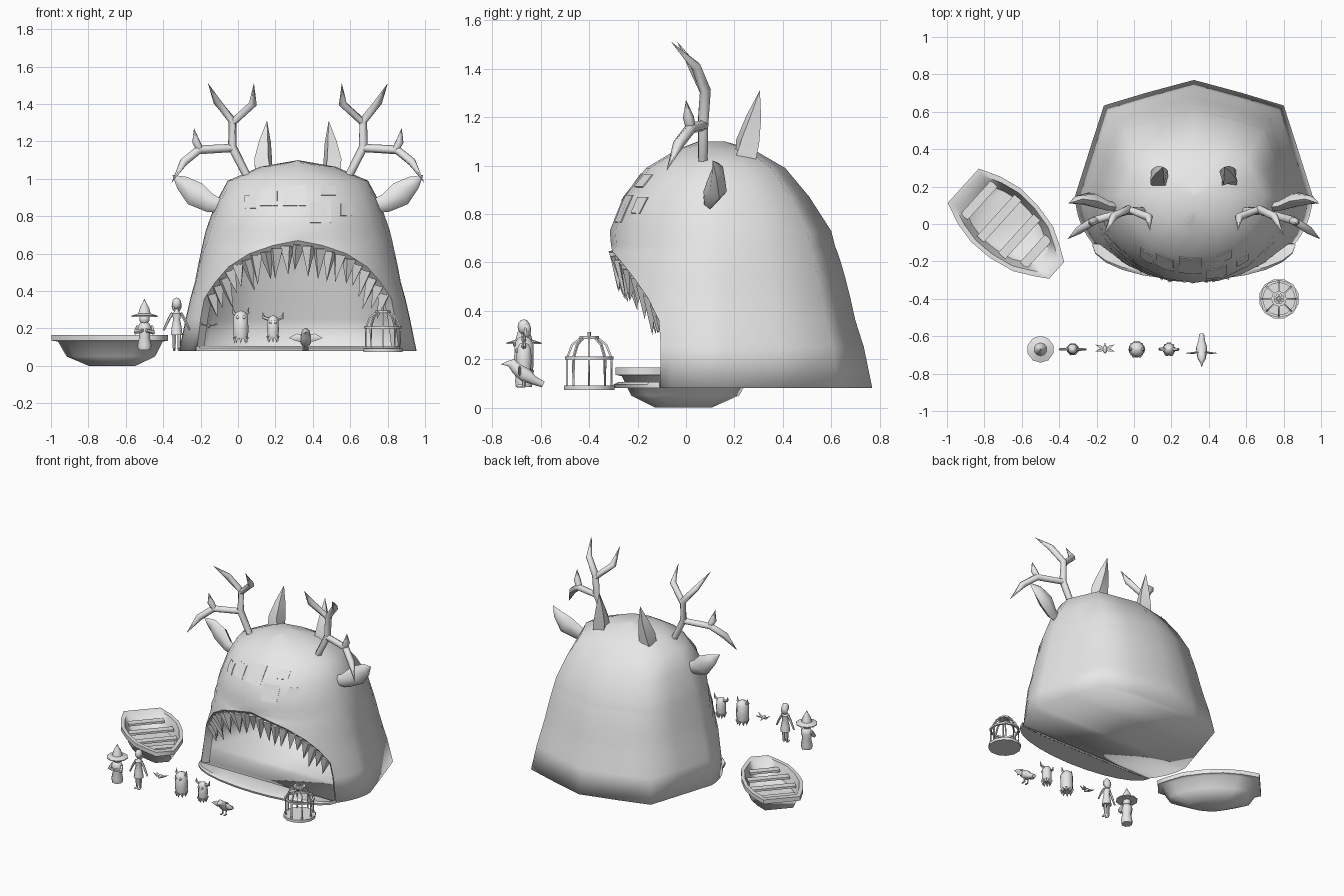
import bpy, bmesh, math, random
from mathutils import Vector, Matrix
from mathutils.bvhtree import BVHTree

if "Cube" in bpy.data.objects:
    bpy.data.objects.remove(bpy.data.objects["Cube"])

random.seed(4)
CX = 0.32                                   # symmetry plane of the big head
grey = bpy.data.materials.new("plain grey")
grey.diffuse_color = (0.8, 0.8, 0.8, 1)
grey.use_nodes = True
grey.node_tree.nodes["Principled BSDF"].inputs["Base Color"].default_value = grey.diffuse_color


def finish(bm, name, angle=50):
    bmesh.ops.remove_doubles(bm, verts=bm.verts, dist=0.0004)
    bmesh.ops.recalc_face_normals(bm, faces=bm.faces)
    me = bpy.data.meshes.new(name)
    bm.to_mesh(me)
    for p in me.polygons:
        p.use_smooth = True
    me.set_sharp_from_angle(angle=math.radians(angle))
    me.materials.append(grey)
    ob = bpy.data.objects.new(name, me)
    bpy.context.collection.objects.link(ob)


def loft(bm, rings, closed=True, caps=True):
    rows = [[bm.verts.new(p) for p in r] for r in rings]
    n = len(rows[0])
    for a, b in zip(rows, rows[1:]):
        for i in range(n if closed else n - 1):
            j = (i + 1) % n
            bm.faces.new((a[i], a[j], b[j], b[i]))
    if caps:
        bm.faces.new(rows[0])
        bm.faces.new(rows[-1])
    return rows


def tube(bm, pts, radii, sides=6, sx=1.0, sy=1.0):
    """Sweep a polygon along a path; radius 0 makes a point."""
    pts = [Vector(p) for p in pts]
    rings = []
    for i, p in enumerate(pts):
        d = (pts[min(i + 1, len(pts) - 1)] - pts[max(i - 1, 0)]).normalized()
        q = d.to_track_quat('Z', 'Y')
        r = max(radii[i], 0.0006)
        rings.append([p + q @ Vector((r * sx * math.cos(t), r * sy * math.sin(t), 0))
                      for t in [2 * math.pi * (k + .5) / sides for k in range(sides)]])
    loft(bm, rings)


def box(bm, size, matrix):
    bmesh.ops.create_cube(bm, size=1, matrix=matrix @ Matrix.Diagonal((*size, 1)))


def ball(bm, c, size, seg=8):
    bmesh.ops.create_uvsphere(bm, u_segments=seg, v_segments=6, radius=1,
                              matrix=Matrix.Translation(c) @ Matrix.Diagonal((*size, 1)))


# Head: height, half width, front y, back y, mouth half width
LEVELS = [(.08, .635, -.34, .77, .54), (.25, .60, -.36, .735, .52), (.36, .575, -.38, .70, .50),
          (.45, .55, -.36, .68, .44), (.53, .535, -.35, .66, .37), (.60, .52, -.33, .64, .26),
          (.645, .51, -.32, .625, .13), (.67, .505, -.31, .615, 0), (.73, .49, -.315, .60, 0),
          (.87, .44, -.26, .51, 0), (.99, .375, -.165, .41, 0), (1.065, .20, -.04, .28, 0),
          (1.1, 0, .05, .16, 0)]
BACK = [(.88, .39), (.757, .78), (.4, .89), (0, 1)]
YC = 0.15
rings = []
for z, hw, yf, yb, rim in LEVELS:
    a0 = math.asin(rim / hw) if hw else 0
    half = []
    for i in range(6):
        a = a0 + (math.pi / 2 - a0) * i / 5
        half.append((hw * math.sin(a), YC - (YC - yf) * math.cos(a), z))
    half += [(hw * fx, YC + (yb - YC) * fy, z) for fx, fy in BACK]
    rings.append([(CX + x, y, h) for x, y, h in half] +
                 [(CX - x, y, h) for x, y, h in half[-2::-1]])
bm = bmesh.new()
base = loft(bm, rings, closed=False, caps=False)[0]
last = len(base) - 1
for i in range(last // 2):                  # underside in strips from side to side
    strip = [base[i], base[i + 1], base[last - 1 - i], base[last - i]]
    bm.faces.new(list(dict.fromkeys(strip)))
bmesh.ops.remove_doubles(bm, verts=bm.verts, dist=0.0004)
tree = BVHTree.FromBMesh(bm)
finish(bm, "beast_head", 180)

# Upper lip band folded into the mouth
rim = [Vector(r[-1]) for r in rings[:8]] + [Vector(r[0]) for r in rings[6::-1]]
lip = [Vector((CX + (p.x - CX) * .93, p.y + .04, p.z - .055 * (p.z - .08) / .59)) for p in rim]
bm = bmesh.new()
loft(bm, [rim, lip], closed=False, caps=False)
finish(bm, "upper_lip")

# Lower lip bulging forward as a shallow arc
arc = [(.545 * math.sin(t), math.cos(t)) for t in [math.pi * (k / 12 - .5) for k in range(13)]]
bm = bmesh.new()
loft(bm, [[(CX + x, -.11 + f * c, z) for x, c in arc]
          for f, z in ((-.02, .081), (.0, .09), (-.17, .105), (-.19, .095), (-.185, .08), (-.02, .08))],
     closed=False, caps=False)
finish(bm, "lower_lip", 35)

# Teeth spaced along the upper lip
bm = bmesh.new()
path = [p.lerp(q, .7) for p, q in zip(rim, lip)][2:-2]
dist = [0]
for a, b in zip(path, path[1:]):
    dist.append(dist[-1] + (b - a).length)
COUNT = 21
for k in range(COUNT):
    s = dist[-1] * (k + .5) / COUNT
    i = max(j for j in range(len(path) - 1) if dist[j] <= s)
    p = path[i].lerp(path[i + 1], (s - dist[i]) / (dist[i + 1] - dist[i]))
    h = random.uniform(.09, .15)
    tip = p + Vector(((CX - p.x) * .1 + random.uniform(-.02, .02), random.uniform(-.01, .03), -h))
    tube(bm, [p + Vector((0, 0, .02)), tip], [.04, 0], 4)
finish(bm, "teeth", 20)

# Square scales that follow the forehead
bm = bmesh.new()
for x, z, w, h in [(.302, .91, .12, .11), (.165, .895, .09, .08), (.067, .875, .06, .065),
                   (.483, .935, .08, .05), (.44, .82, .11, .11), (.578, .835, .06, .065)]:
    inner, outer = [], []
    for u, v in ((-1, -1), (0, -1), (1, -1), (1, 0), (1, 1), (0, 1), (-1, 1), (-1, 0)):
        hit, nor, _, _ = tree.ray_cast(Vector((x + u * w / 2, -2, z + v * h / 2)), Vector((0, 1, 0)))
        nor = -nor if nor.y > 0 else nor
        inner.append(hit - nor * .004)
        outer.append(hit + nor * .005)
    loft(bm, [inner, outer])
finish(bm, "forehead_scales", 30)

# Antlers, horns and ears, one of each per side
for side, label in ((-1, "left"), (1, "right")):
    P = lambda *pts: [(CX + side * x, y, z) for x, y, z in pts]
    bm = bmesh.new()
    tube(bm, P((.27, .07, 1.01), (.35, .07, 1.17), (.35, .08, 1.31), (.43, .04, 1.41), (.48, -.06, 1.51)),
         [.022, .024, .023, .022, 0])
    tube(bm, P((.35, .08, 1.30), (.24, .035, 1.40), (.235, -.035, 1.51)), [.02, .023, 0])
    tube(bm, P((.35, .07, 1.165), (.53, .02, 1.155), (.61, -.03, 1.09), (.675, -.08, .98)),
         [.022, .024, .024, 0])
    tube(bm, P((.52, .02, 1.15), (.545, .01, 1.20), (.555, 0, 1.27)), [.02, .023, 0])
    finish(bm, label + "_antler", 65)
    bm = bmesh.new()
    tube(bm, P((.185, .245, 1.02), (.185, .255, 1.10), (.175, .28, 1.2), (.165, .305, 1.31)),
         [.06, .055, .034, 0], 4)
    finish(bm, label + "_horn", 60)
    bm = bmesh.new()
    tube(bm, P((.40, .09, .85), (.47, .10, .87), (.55, .13, .92), (.62, .13, .98), (.67, .11, 1.02)),
         [.035, .05, .068, .04, 0], 6, .6, 1)
    finish(bm, label + "_ear", 65)

# Rowing boat: one plan outline scaled up the hull and down the inside
U, W = Vector((.74, -.67, 0)), Vector((.67, .74, 0))
CENTRE = Vector((-.665, -.02, 0))
half = [(-.335, .124), (-.22, .17), (-.1, .195), (.03, .19), (.17, .16), (.27, .105), (.34, .06)]
plan = half + [(u, -w) for u, w in half[::-1]]
bm = bmesh.new()
loft(bm, [[CENTRE + U * u * s + W * w * s + Vector((0, 0, z)) for u, w in plan]
          for s, z in [(.4, 0), (.76, .05), (.9, .13), (1, .135), (1, .165), (.88, .165), (.72, .075)]])
finish(bm, "boat_hull", 65)
bm = bmesh.new()
rot = Matrix.Rotation(math.atan2(U.y, U.x), 4, 'Z')
for u, w in [(-.22, .24), (-.075, .30), (.07, .28), (.19, .20)]:
    box(bm, (.05, w, .015), Matrix.Translation(CENTRE + U * u + Vector((0, 0, .125))) @ rot)
finish(bm, "boat_benches")

# Bird cage
bm = bmesh.new()
gx, gy = .775, -.40


def disc(bm, z0, z1, r, sides=12):
    tube(bm, [(gx, gy, z0), (gx, gy, z1)], [r, r], sides)


disc(bm, .073, .092, .108)
for k in range(8):
    c, s = math.cos(k * math.pi / 4), math.sin(k * math.pi / 4)
    tube(bm, [(gx + c * r, gy + s * r, z) for r, z in
              ((.092, .085), (.092, .205), (.07, .26), (.035, .288), (.01, .292))], [.006] * 5, 4)
finish(bm, "cage_bars")
bm = bmesh.new()
for r, z in ((.095, .205), (.035, .289)):
    loft(bm, [[(gx + (r + dr) * math.cos(t), gy + (r + dr) * math.sin(t), z + dz)
               for t in [k * math.pi / 6 for k in range(12)]]
              for dr, dz in ((-.008, -.006), (.006, -.006), (.006, .006), (-.008, .006), (-.008, -.006))],
         caps=False)
disc(bm, .285, .312, .008, 6)
finish(bm, "cage_rings")

FY = -.67                                   # the small figures stand in one row


def lathe(bm, x, prof, sides=8, y=FY):
    tube(bm, [(x, y, z) for r, z in prof], [r for r, z in prof], sides)


# Figure in a wide pointed hat
bm = bmesh.new()
x = -.5
lathe(bm, x, [(.036, .085), (.04, .11), (.03, .16), (.04, .20), (.03, .225), (.012, .235)])
ball(bm, (x, FY, .25), (.028, .028, .03))
for s in (-1, 1):
    tube(bm, [(x + s * .035, FY, .21), (x + s * .045, FY - .02, .18), (x + s * .01, FY - .045, .19)],
         [.012, .014, .01], 5)
finish(bm, "hooded_body")
bm = bmesh.new()
lathe(bm, x, [(.072, .262), (.072, .268), (.035, .28), (.026, .31), (.012, .335), (0, .358)], 10)
finish(bm, "pointed_hat")

# Slim figure in a dress
bm = bmesh.new()
x = -.328
lathe(bm, x, [(.034, .165), (.028, .21), (.02, .245), (.026, .28), (.01, .295), (.009, .315)])
ball(bm, (x, FY, .333), (.025, .026, .032))
ball(bm, (x, FY + .01, .32), (.027, .02, .034))
for s in (-1, 1):
    tube(bm, [(x + s * .022, FY, .283), (x + s * .042, FY, .25), (x + s * .07, FY, .19)], [.009, .008, .006], 5)
    tube(bm, [(x + s * .014, FY, .17), (x + s * .013, FY, .09)], [.011, .008], 5)
    ball(bm, (x + s * .013, FY - .012, .088), (.009, .02, .008), 6)
finish(bm, "dress_figure")

# Tiny flying creature
bm = bmesh.new()
x = -.155
ball(bm, (x, FY, .215), (.012, .025, .011), 6)
for s in (-1, 1):
    for dy, dz in ((-.01, .012), (.025, .0)):
        tube(bm, [(x, FY, .215), (x + s * .025, FY + dy / 2, .217), (x + s * .05, FY + dy, .225 + dz)],
             [.006, .011, 0], 4, 1, .4)
tube(bm, [(x, FY, .215), (x, FY + .04, .205)], [.008, 0], 4)
finish(bm, "flying_creature")

# Two shaggy creatures with ragged hems
for x, z0, z1, r, reach, name in ((.015, .145, .295, .044, .042, "shaggy_creature"),
                                  (.187, .15, .27, .034, .055, "small_horned_creature")):
    bm = bmesh.new()
    lathe(bm, x, [(r * .9, z0), (r, z0 + .04), (r * .95, z1 - .03), (r * .6, z1 - .008), (r * .1, z1)])
    for k in range(8):
        t = k * math.pi / 4
        px, py = x + r * .75 * math.cos(t), FY + r * .75 * math.sin(t)
        tube(bm, [(px, py, z0 + .01), (px, py, z0 - .025)], [.014, 0], 4)
    for s in (-1, 1):
        tube(bm, [(x + s * r * .6, FY, z1 - .02), (x + s * reach * .9, FY, z1 - .012), (x + s * reach, FY, z1 + .018)],
             [.011, .009, 0], 5)
        ball(bm, (x + s * r * .4, FY - r * .88, z1 - .035), (.009, .006, .009), 6)
    finish(bm, name)

# Standing bird with spread wings
bm = bmesh.new()
x = .362
tube(bm, [(x, -.765, .178), (x, -.74, .182), (x, -.72, .182), (x, -.70, .16), (x, -.665, .135), (x, -.63, .113), (x, -.59, .095)],
     [0, .01, .022, .026, .032, .02, .014], 8)
for s in (-1, 1):
    tube(bm, [(x + s * .015, -.685, .15), (x + s * .05, -.69, .152), (x + s * .09, -.69, .15)],
         [.02, .02, 0], 6, .3, 1)
    tube(bm, [(x + s * .012, -.67, .12), (x + s * .014, -.675, .082)], [.006, .005], 4)
    box(bm, (.008, .03, .006), Matrix.Translation((x + s * .014, -.683, .083)))
finish(bm, "standing_bird")
